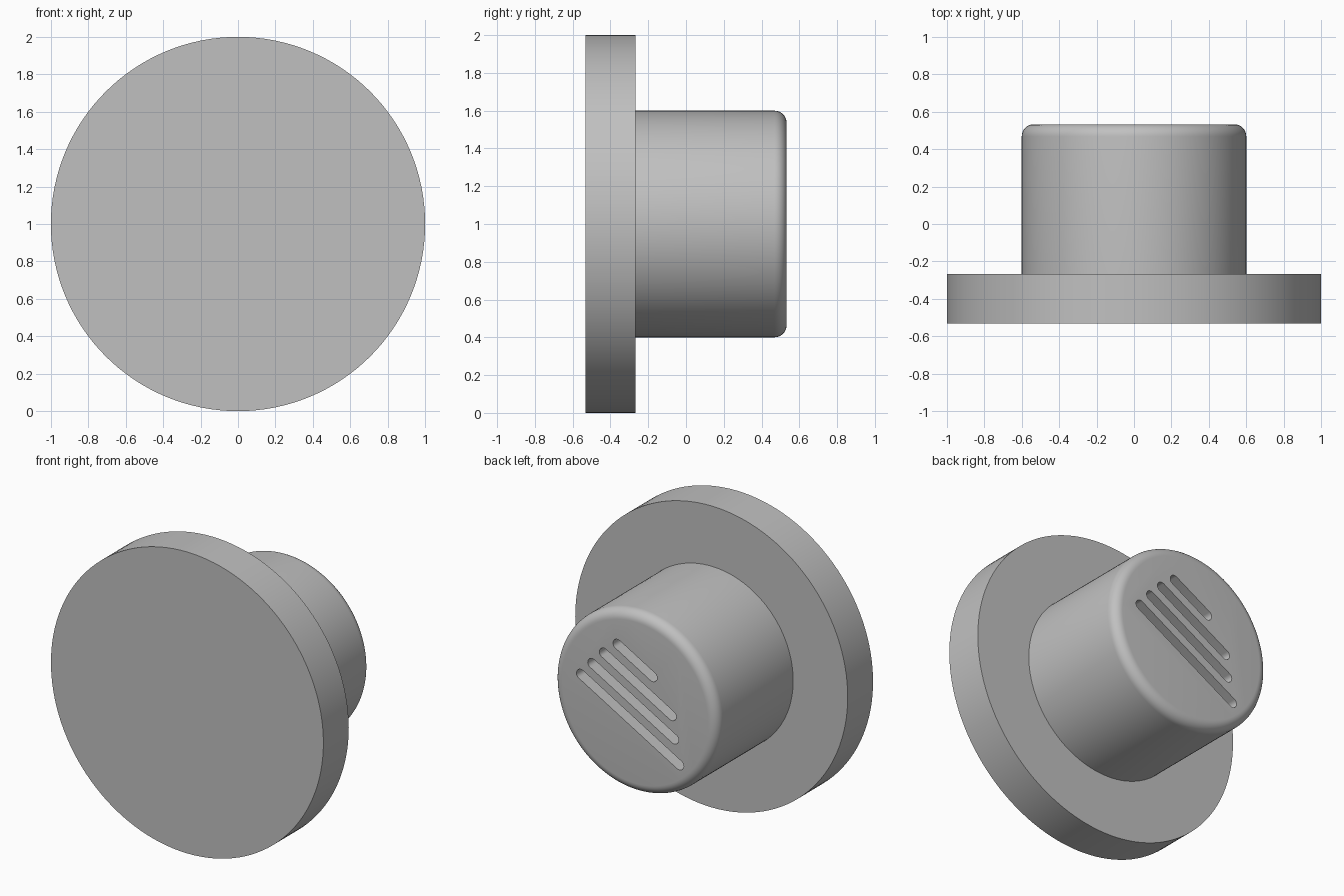
import bpy, bmesh, math
from mathutils import Matrix, Vector

if "Cube" in bpy.data.objects:
    bpy.data.objects.remove(bpy.data.objects["Cube"])

AXIS_Z = 1.0      # height of the shared axis
BACK = 0.533      # rear face of the stem
FLANGE = -0.267   # rear face of the disc

grey = bpy.data.materials.new("plain grey")
grey.use_nodes = True
colour = (0.53, 0.53, 0.53, 1)
grey.diffuse_color = colour
grey.node_tree.nodes["Principled BSDF"].inputs["Base Color"].default_value = colour


def make_object(name, bm):
    bmesh.ops.recalc_face_normals(bm, faces=bm.faces)
    mesh = bpy.data.meshes.new(name)
    bm.to_mesh(mesh)
    bm.free()
    mesh.materials.append(grey)
    obj = bpy.data.objects.new(name, mesh)
    bpy.context.collection.objects.link(obj)
    return obj


def cylinder(name, radius, y0, y1, fillet=0):
    """Cylinder along y, with an optional rounded rear edge."""
    bm = bmesh.new()
    place = Matrix.Translation((0, (y0 + y1) / 2, AXIS_Z)) @ Matrix.Rotation(-math.pi / 2, 4, "X")
    bmesh.ops.create_cone(bm, cap_ends=True, segments=128, radius1=radius,
                          radius2=radius, depth=y1 - y0, matrix=place)
    if fillet:
        rim = [e for e in bm.edges if all(v.co.y > y1 - 0.001 for v in e.verts)]
        bmesh.ops.bevel(bm, geom=rim, offset=fillet, segments=8, profile=0.5, affect="EDGES")
    return make_object(name, bm)


def slot_cutter(name, offset, start, end, radius=0.033, depth=0.13, tilt=math.radians(29.5)):
    """Round-ended bar, tilted in the rear face."""
    bm = bmesh.new()
    ring = []
    for centre, turn in ((end, -math.pi / 2), (start, math.pi / 2)):
        for i in range(13):
            a = turn + math.pi * i / 12
            p = Vector((centre + radius * math.cos(a), offset + radius * math.sin(a)))
            p = Matrix.Rotation(tilt, 2) @ p
            ring.append(bm.verts.new((p.x, BACK - depth, AXIS_Z + p.y)))
    face = bm.faces.new(ring)
    extruded = bmesh.ops.extrude_face_region(bm, geom=[face])["geom"]
    verts = [g for g in extruded if isinstance(g, bmesh.types.BMVert)]
    bmesh.ops.translate(bm, verts=verts, vec=(0, depth + 0.1, 0))
    cutter = make_object(name, bm)
    cutter.hide_render = True
    return cutter


# Disc and stem
disc = cylinder("front_disc", 1.0, -BACK, FLANGE)
stem = cylinder("rear_stem", 0.6, FLANGE, BACK, fillet=0.065)

# Four slanted slots in the rear face: offset, start, end
slots = [(-0.125, -0.443, 0.387), (-0.002, -0.33, 0.361),
         (0.12, -0.241, 0.332), (0.243, -0.01, 0.287)]
for n, (offset, start, end) in enumerate(slots):
    cutter = slot_cutter(f"slot_cutter_{n + 1}", offset, start, end)
    cut = stem.modifiers.new("slot", "BOOLEAN")
    cut.operation = "DIFFERENCE"
    cut.solver = "EXACT"
    cut.object = cutter
    bpy.context.view_layer.objects.active = stem
    bpy.ops.object.modifier_apply(modifier=cut.name)
    bpy.data.objects.remove(cutter)

# Smooth sides, sharp rims
for obj in (disc, stem):
    bpy.ops.object.select_all(action="DESELECT")
    obj.select_set(True)
    bpy.context.view_layer.objects.active = obj
    bpy.ops.object.shade_smooth_by_angle(angle=math.radians(30))
